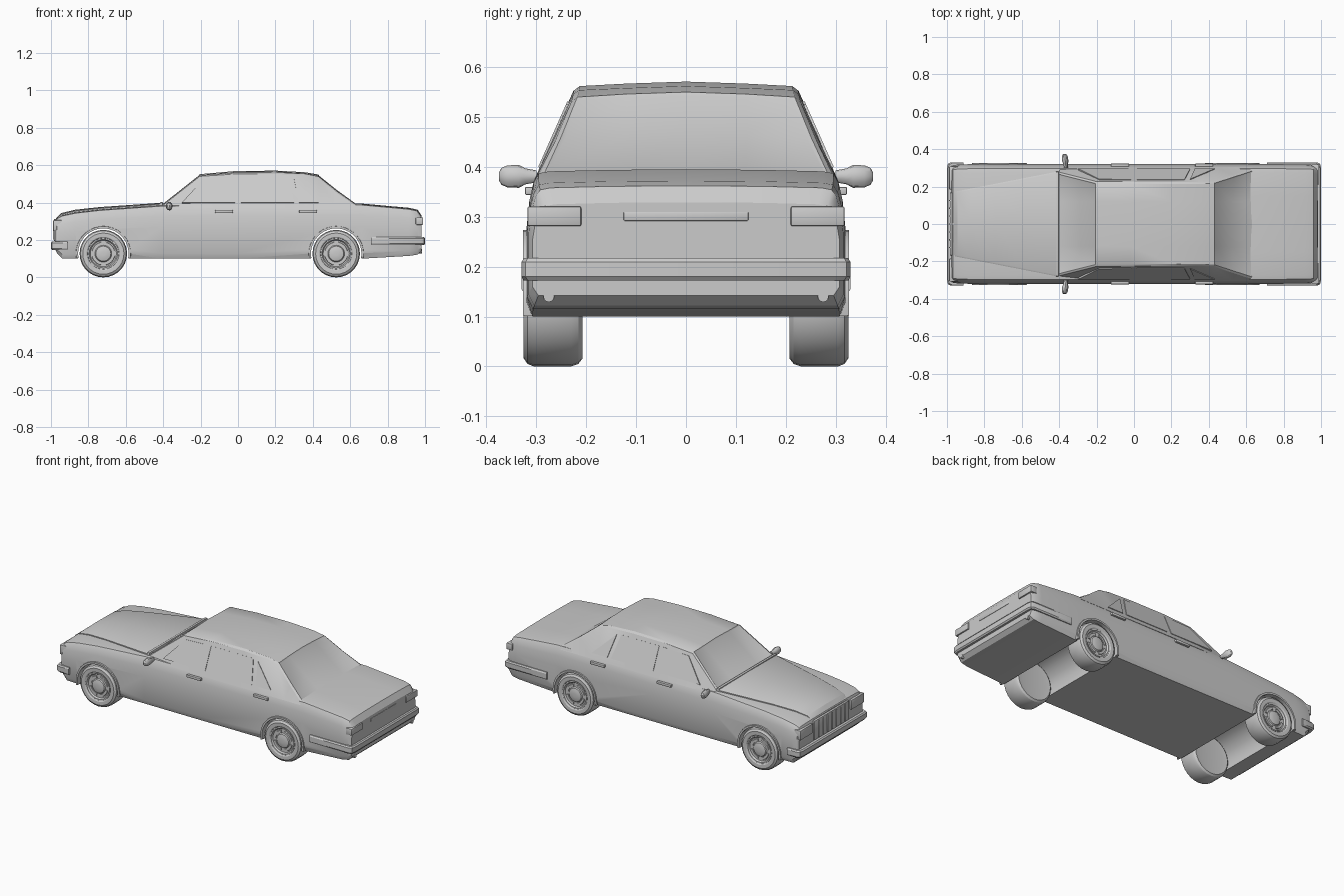
import bpy, bmesh, math
from mathutils import Vector

if "Cube" in bpy.data.objects:
    bpy.data.objects.remove(bpy.data.objects["Cube"])


def make(name, bm, bevel=0.0):
    if bevel:
        bmesh.ops.bevel(bm, geom=bm.edges[:], offset=bevel, segments=2, affect='EDGES', profile=0.5)
    bmesh.ops.recalc_face_normals(bm, faces=bm.faces[:])
    me = bpy.data.meshes.new(name)
    bm.to_mesh(me)
    bm.free()
    ob = bpy.data.objects.new(name, me)
    bpy.context.collection.objects.link(ob)
    return ob


def loft(rings, cap=True, wrap=False):
    bm = bmesh.new()
    vs = [[bm.verts.new(p) for p in r] for r in rings]
    n = len(rings[0])
    for k in range(len(vs) if wrap else len(vs) - 1):
        a, b = vs[k], vs[(k + 1) % len(vs)]
        for i in range(n):
            j = (i + 1) % n
            bm.faces.new((a[i], a[j], b[j], b[i]))
    if cap:
        bm.faces.new(vs[0])
        bm.faces.new(vs[-1])
    return bm


def section(x, half):
    """Mirror a half section (y, z), listed from bottom to top, across y = 0."""
    other = [(-y, z) for y, z in reversed(half) if y > 1e-6]
    return [(x, y, z) for y, z in half + other]


def box(name, lo, hi, bevel=0.004):
    rings = [[(x, lo[1], lo[2]), (x, hi[1], lo[2]), (x, hi[1], hi[2]), (x, lo[1], hi[2])] for x in (lo[0], hi[0])]
    return make(name, loft(rings), bevel)


def side_box(name, s, x, y, z, bevel=0.004):
    ys = sorted((s * y[0], s * y[1]))
    return box(name, (x[0], ys[0], z[0]), (x[1], ys[1], z[1]), bevel)


def arc(name, cx, cz, r0, r1, y0, y1, a0, a1, seg=20):
    """Rectangular bar swept round an axle."""
    rings = []
    for i in range(seg + 1):
        a = math.radians(a0 + (a1 - a0) * i / seg)
        c, d = math.cos(a), math.sin(a)
        rings.append([(cx + r * c, y, cz + r * d) for r, y in ((r0, y0), (r1, y0), (r1 - .003, y1), (r0, y1))])
    return make(name, loft(rings))


def lathe(name, cx, cz, profile, seg=28):
    rings = [[(cx + r * math.cos(t), y, cz + r * math.sin(t))
              for t in (2 * math.pi * i / seg for i in range(seg))] for r, y in profile]
    return make(name, loft(rings))


def top_z(x):
    """Height of bonnet line at x."""
    pts = [(-.975, .302), (-.945, .332), (-.87, .35), (-.74, .364), (-.41, .387)]
    for (a, za), (b, zb) in zip(pts, pts[1:]):
        if x <= b:
            return za + (zb - za) * (x - a) / (b - a)
    return pts[-1][1]


WHEELS = {"front": -.72, "rear": .525}
AXLE_Z = .127

# Lower body: x, sill height, deck height, half width
stations = [(-.978, .15, .298, .306), (-.968, .13, .318, .314), (-.94, .10, .332, .318), (-.87, .10, .347, .32),
            (-.74, .10, .362, .32), (-.41, .10, .385, .32), (0, .10, .387, .32), (.45, .10, .39, .32),
            (.66, .10, .391, .32), (.915, .115, .368, .319), (.96, .122, .358, .316), (.982, .142, .325, .308)]
rings = []
for x, zb, zt, w in stations:
    h = zt - zb
    rings.append(section(x, [(0, zb), (w - .012, zb), (w, zb + .1 * h), (w, zb + .6 * h), (w - .006, zb + .8 * h),
                             (w - .014, zb + .92 * h), (w - .024, zt - .004), (w - .045, zt), (.15, zt + .003),
                             (0, zt + .004)]))
body = make("body", loft(rings))

# Wheel wells cut right across the body
for end, wx in WHEELS.items():
    cutter = lathe("well_cutter", wx, AXLE_Z, [(.137, -.5), (.137, .5)], 40)
    cutter.hide_render = True
    bpy.context.view_layer.objects.active = body
    mod = body.modifiers.new("well", 'BOOLEAN')
    mod.operation, mod.object, mod.solver = 'DIFFERENCE', cutter, 'EXACT'
    bpy.ops.object.modifier_apply(modifier=mod.name)
    bpy.data.objects.remove(cutter)

# Cabin: x, base half width, base z, roof half width, roof edge z, roof centre z
cabin = [(-.41, .296, .37, .28, .378, .39), (-.205, .305, .37, .228, .54, .552), (-.02, .306, .37, .226, .552, .568),
         (.2, .306, .37, .225, .553, .571), (.36, .306, .37, .226, .546, .562), (.43, .306, .37, .23, .53, .55),
         (.53, .306, .37, .262, .452, .47), (.635, .306, .37, .296, .38, .394)]
rings = [section(x, [(0, bz - .01), (bw, bz), (tw, ez), (tw - .012, ez + .5 * (cz - ez)), (.12, cz - .004), (0, cz)])
         for x, bw, bz, tw, ez, cz in cabin]
bm = loft(rings)
bmesh.ops.recalc_face_normals(bm, faces=bm.faces[:])
# Windscreen and rear glass set slightly into the cabin
for x0, x1 in ((-.4, -.25), (.44, .62)):
    glass = [f for f in bm.faces if x0 < f.calc_center_median().x < x1 and f.normal.z > .3
             and abs(f.calc_center_median().y) < .2]
    bmesh.ops.inset_region(bm, faces=glass, thickness=.008, depth=-.003)
make("cabin", bm)

# Bonnet panel and scuttle strip
rings = []
for x in (-.972, -.945, -.87, -.74, -.58, -.41):
    w = .17 + .11 * (x + .972) / .562
    z = top_z(x) + .003
    rings.append(section(x, [(0, z - .015), (w, z - .015), (w, z + .002), (w - .008, z + .006), (0, z + .009)]))
make("bonnet", loft(rings))
box("scuttle_strip", (-.418, -.28, .375), (-.402, .28, .402), .003)

# Nose and tail details
box("grille", (-.985, -.168, .195), (-.96, .168, .312))
for i in range(-3, 4):
    box("grille_bar", (-.989, i * .042 - .003, .203), (-.98, i * .042 + .003, .304), .001)
box("plate_panel", (.97, -.125, .292), (.984, .125, .31), .002)


# Wrap-round bumpers: tip x, outer end x, height range
def bumper(name, tip, end, z0, z1):
    d = 1 if tip > 0 else -1
    half = [(end, .33), (tip - d * .02, .33), (tip - d * .005, .322), (tip, .30)]
    outer = half + [(x, -y) for x, y in reversed(half)]
    rings = []
    for x, y in outer:
        s = 1 if y > 0 else -1
        ix, iy = min(max(x, -.972), .972), s * min(abs(y), .312)
        m = .008
        mx, my = x - d * .006 if x != end else x, y - s * .005
        rings.append([(ix, iy, z0), (mx, my, z0), (x, y, z0 + m), (x, y, z1 - m), (mx, my, z1), (ix, iy, z1)])
    make(name, loft(rings))


bumper("front_bumper", -1.0, -.912, .147, .192)
bumper("rear_bumper", 1.0, .712, .172, .217)

for s in (1, -1):
    # Lamps, exhausts and indicators
    side_box("headlamp", s, (-.988, -.94), (.185, .308), (.248, .306))
    side_box("tail_lamp", s, (.95, .99), (.21, .318), (.281, .321))
    t = [[(x, s * .275 + .011 * math.cos(a), .14 + .011 * math.sin(a))
          for a in (math.pi * i / 6 for i in range(12))] for x in (.93, .985)]
    make("tail_pipe", loft(t))

    # Door handles
    for hx in (-.075, .375):
        side_box("door_handle", s, (hx - .048, hx + .048), (.305, .323), (.344, .36), .003)

    # Side windows as thin panels lying on the cabin flank
    def flank(x, t, out):
        return Vector((x, s * (.306 - .08 * t + out), .37 + .18 * t + out * .45))

    windows = {"front_window": [(-.30, .16), (-.185, .86), (-.015, .89), (-.015, .16)],
               "rear_window": [(.015, .16), (.015, .89), (.27, .89), (.30, .16)],
               "quarter_window": [(.325, .16), (.30, .86), (.43, .16)]}
    for name, pts in windows.items():
        make(name, loft([[flank(x, t, o) for x, t in pts] for o in (-.006, .003)]))

    # Door mirror: flattened oval head on a short stalk
    rings = []
    for y, hz, hx in ((.30, .012, .010), (.322, .016, .013), (.335, .023, .017), (.358, .022, .016),
                      (.37, .017, .012), (.375, .008, .006)):
        rings.append([(-.367 + hx * math.cos(a) + (.375 - y) * .1 - .004, s * y, .381 + hz * math.sin(a))
                      for a in (math.pi * i / 6 for i in range(12))])
    make("door_mirror", loft(rings))

    # Wheels and arch lips
    for end, wx in WHEELS.items():
        arc(end + "_arch_lip", wx, AXLE_Z, .135, .149, s * .305, s * .327, -10, 190)
        lathe(end + "_tyre", wx, AXLE_Z, [(r, s * y) for r, y in (
            (.08, .212), (.112, .208), (.122, .216), (.127, .23), (.127, .305), (.122, .318), (.11, .326),
            (.09, .325), (.084, .321), (.082, .31))])
        lathe(end + "_rim", wx, AXLE_Z, [(r, s * y) for r, y in (
            (.083, .30), (.083, .322), (.076, .322), (.070, .313), (.045, .313), (.040, .32), (.025, .324),
            (.010, .325))])
        for k in range(4):
            arc(end + "_rim_spoke", wx, AXLE_Z, .048, .064, s * .31, s * .319, k * 90 + 12, k * 90 + 78, 8)

# Smooth shading with hard creases kept
bpy.ops.object.select_all(action='SELECT')
bpy.context.view_layer.objects.active = body
bpy.ops.object.shade_smooth_by_angle(angle=math.radians(30))
